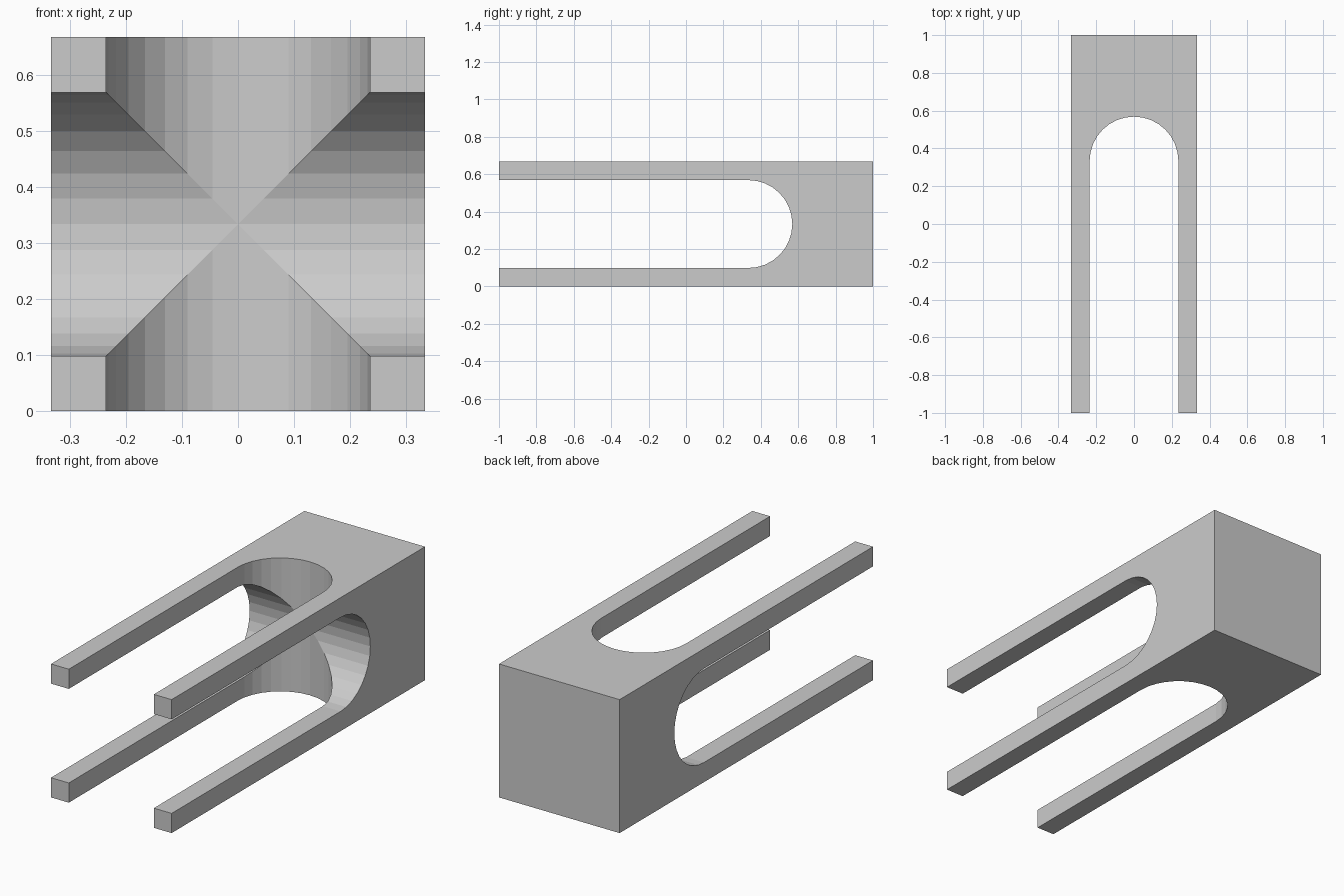
import bpy, bmesh, math
from mathutils import Matrix

if "Cube" in bpy.data.objects:
    bpy.data.objects.remove(bpy.data.objects["Cube"])

W = 2 / 3        # block width and height
R = 0.235        # slot radius
CY = W / 2       # y of the slot's round end centre
SEG = 16         # facets in the half round end


def add_object(name, bm):
    bmesh.ops.recalc_face_normals(bm, faces=bm.faces[:])
    mesh = bpy.data.meshes.new(name)
    bm.to_mesh(mesh)
    bm.free()
    obj = bpy.data.objects.new(name, mesh)
    bpy.context.collection.objects.link(obj)
    return obj


def slot_cutter(name, turn):
    """Round-ended slot running through the block, open at the front."""
    arc = [math.pi * i / SEG for i in range(SEG + 1)]
    pts = [(R * math.cos(a), CY + R * math.sin(a)) for a in arc]
    pts += [(-R, -1.2), (R, -1.2)]
    bm = bmesh.new()
    face = bm.faces.new([bm.verts.new((x, y, -0.5)) for x, y in pts])
    ext = bmesh.ops.extrude_face_region(bm, geom=[face])
    top = [v for v in ext["geom"] if isinstance(v, bmesh.types.BMVert)]
    bmesh.ops.translate(bm, verts=top, vec=(0, 0, 1))
    place = Matrix.Translation((0, 0, W / 2)) @ Matrix.Rotation(turn, 4, 'Y')
    bmesh.ops.transform(bm, matrix=place, verts=bm.verts[:])
    cutter = add_object(name, bm)
    cutter.hide_render = True
    return cutter


# Solid block
bm = bmesh.new()
bmesh.ops.create_cube(bm, size=1)
bmesh.ops.scale(bm, vec=(W, 2, W), verts=bm.verts[:])
bmesh.ops.translate(bm, vec=(0, 0, W / 2), verts=bm.verts[:])
block = add_object("four_prong_block", bm)

# Vertical and sideways slots leave four prongs
bpy.context.view_layer.objects.active = block
for name, turn in (("vertical_slot", 0), ("sideways_slot", math.pi / 2)):
    cutter = slot_cutter(name, turn)
    mod = block.modifiers.new(name, 'BOOLEAN')
    mod.operation = 'DIFFERENCE'
    mod.solver = 'EXACT'
    mod.object = cutter
    bpy.ops.object.modifier_apply(modifier=mod.name)
    bpy.data.objects.remove(cutter, do_unlink=True)
